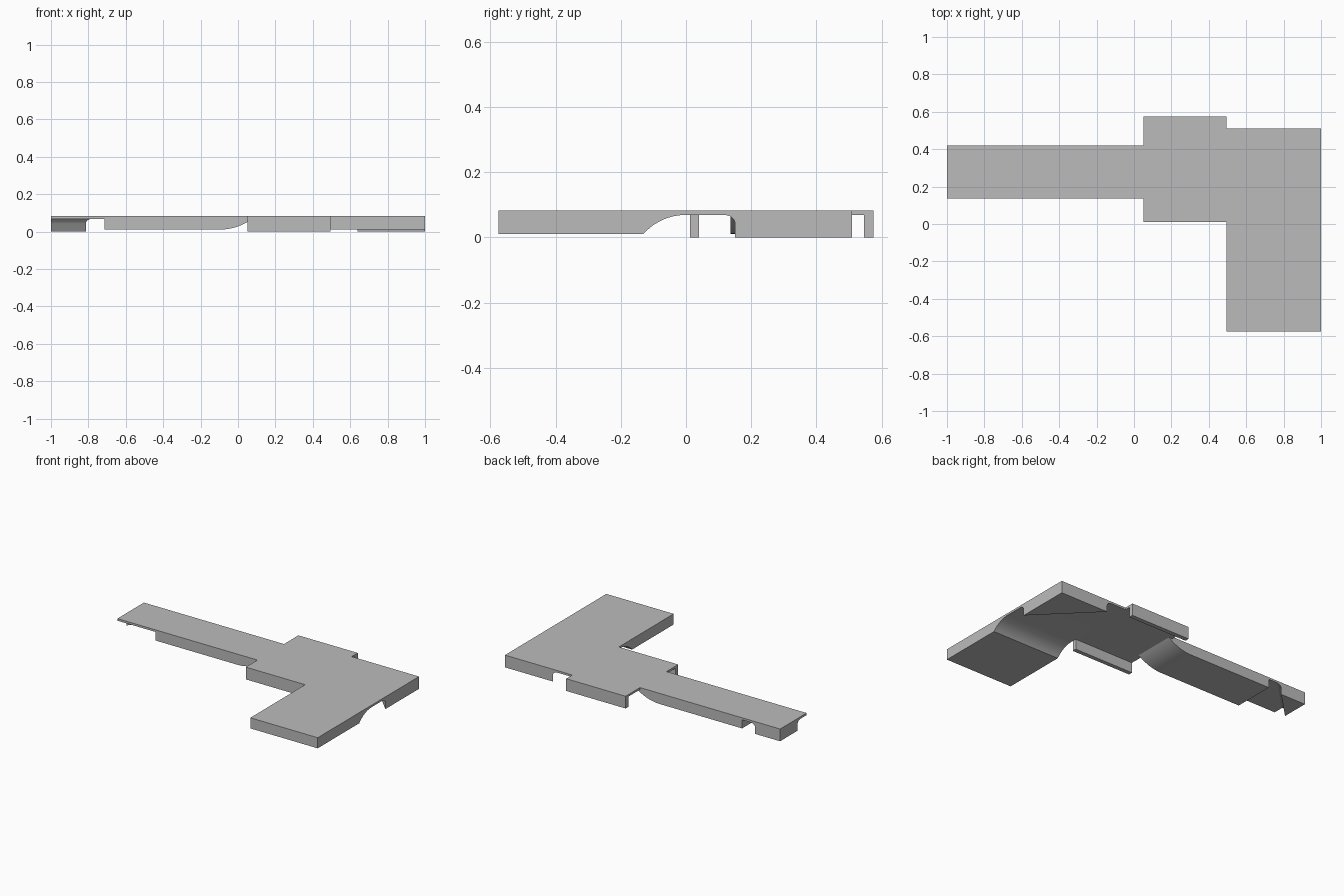
import bpy, bmesh, math

if "Cube" in bpy.data.objects:
    bpy.data.objects.remove(bpy.data.objects["Cube"])

TOP, UNDER, RAISED = 0.083, 0.069, 0.011   # plate top, plate underside, block underside
GREY = (0.5, 0.5, 0.5, 1)
mat = bpy.data.materials.new("grey")
mat.use_nodes = True
mat.diffuse_color = GREY
mat.node_tree.nodes["Principled BSDF"].inputs["Base Color"].default_value = GREY


def finish(name, bm):
    bmesh.ops.recalc_face_normals(bm, faces=bm.faces)
    mesh = bpy.data.meshes.new(name)
    bm.to_mesh(mesh)
    bm.free()
    mesh.materials.append(mat)
    ob = bpy.data.objects.new(name, mesh)
    bpy.context.collection.objects.link(ob)
    bpy.ops.object.select_all(action='DESELECT')
    ob.select_set(True)
    bpy.context.view_layer.objects.active = ob
    bpy.ops.object.shade_smooth_by_angle(angle=math.radians(25))


def extrude_profile(name, profile, axis, start, end):
    """Extrude a (horizontal, z) profile along the x or y axis."""
    bm = bmesh.new()
    place = (lambda h, z: (start, h, z)) if axis == 'x' else (lambda h, z: (h, start, z))
    face = bm.faces.new([bm.verts.new(place(h, z)) for h, z in profile])
    grown = bmesh.ops.extrude_face_region(bm, geom=[face])
    shift = (end - start, 0, 0) if axis == 'x' else (0, end - start, 0)
    bmesh.ops.translate(bm, vec=shift,
                        verts=[g for g in grown['geom'] if isinstance(g, bmesh.types.BMVert)])
    finish(name, bm)


def arc(cx, cz, r, a0, a1, n=12):
    return [(cx + r * math.sin(a0 + (a1 - a0) * i / n),
             cz + r * math.cos(a0 + (a1 - a0) * i / n)) for i in range(n + 1)]


def gusset(name, x, y, leg, flare=0.035, rise=0.025, n=8):
    """Triangular corner support whose long face flares into the plate."""
    bm = bmesh.new()
    levels = [(0, 0)]
    for i in range(n + 1):
        t = i / n * math.pi / 2
        levels.append((flare * (1 - math.cos(t)), UNDER - rise + rise * math.sin(t)))
    side = -1 if x > 0 else 1
    rings = [[bm.verts.new(p) for p in ((x, y, z), (x + side * (leg + d), y, z),
                                        (x, y - leg - d, z))] for d, z in levels]
    bm.faces.new(rings[0])
    for low, high in zip(rings, rings[1:]):
        for i in range(3):
            j = (i + 1) % 3
            bm.faces.new((low[i], low[j], high[j], high[i]))
    bm.faces.new(rings[-1])
    finish(name, bm)


# Front wing: thick front block sweeping up into the thin plate
R = 0.175
sweep = arc(0, UNDER - R, R, -math.acos(1 - (UNDER - RAISED) / R), 0)
extrude_profile("wing", [(-0.575, TOP), (-0.575, RAISED)] + sweep +
                [(0.51, UNDER), (0.51, TOP)], 'x', 0.495, 1)

# Centre plate with a lip hanging along its front and back edges
extrude_profile("centre_plate", [(0.012, TOP), (0.012, 0), (0.04, 0), (0.04, UNDER),
                                 (0.546, UNDER), (0.546, 0), (0.575, 0), (0.575, TOP)],
                'x', 0.05, 0.495)

# Long arm: thin tip, thick block, then a rounded rise under the centre plate
R = 0.3
rise = arc(-0.1, RAISED + R, R, math.pi, math.pi - math.acos(1 - (UNDER - RAISED) / R))
extrude_profile("arm", [(-1, TOP), (-1, UNDER), (-0.715, UNDER), (-0.715, RAISED)] + rise +
                [(0.05, UNDER), (0.05, TOP)], 'y', 0.137, 0.421)

# Corner supports
gusset("corner_support", 1, 0.51, 0.36)
gusset("arm_tip_support", -1, 0.421, 0.187)
